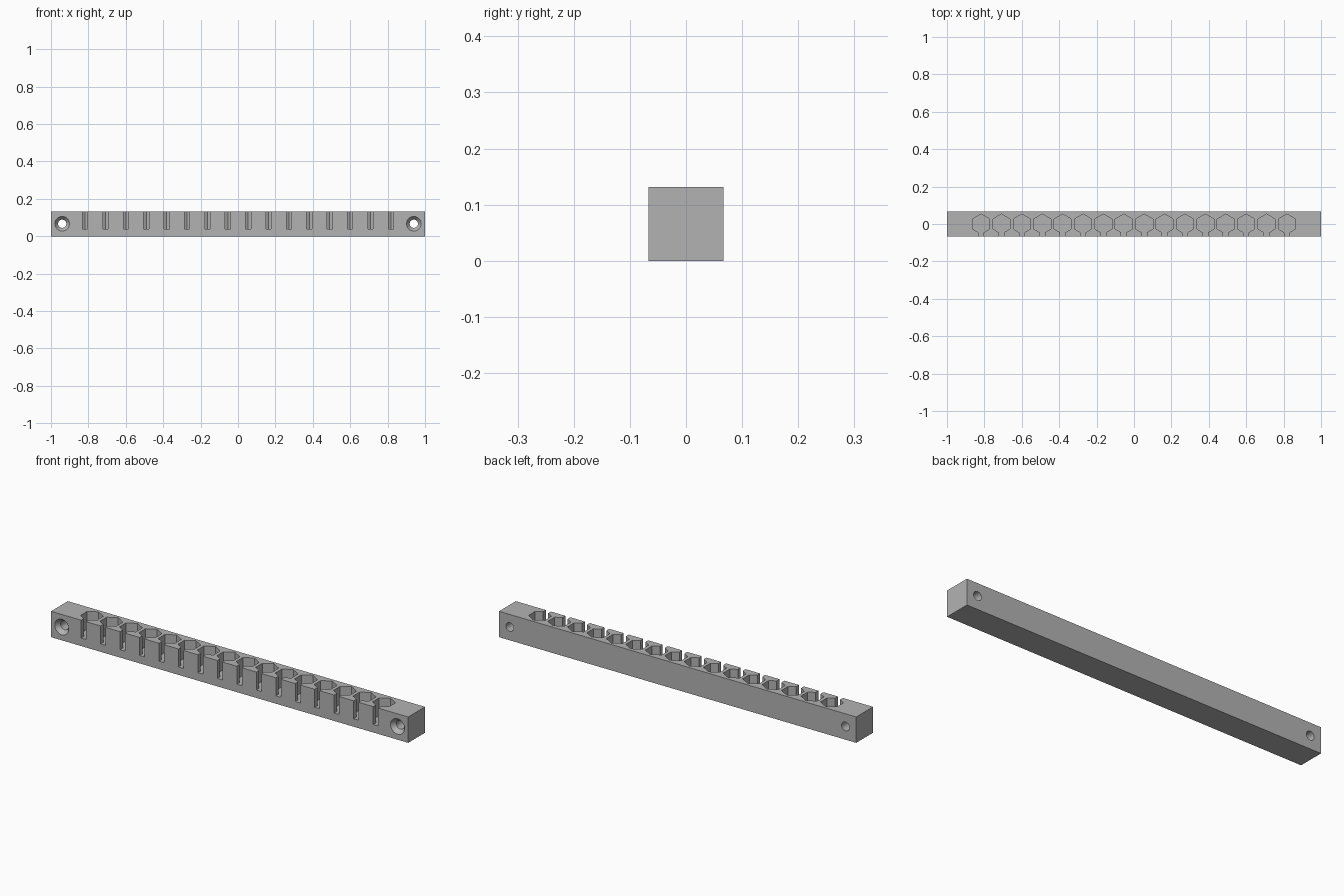
import bpy, bmesh, math
from mathutils import Vector

cube = bpy.data.objects.get("Cube")
if cube:
    bpy.data.objects.remove(cube, do_unlink=True)

LENGTH, DEPTH, HEIGHT = 2.0, 0.134, 0.131
FRONT = -DEPTH / 2
COUNT, PITCH = 16, 0.109
FLOOR, RADIUS, SLOT = 0.04, 0.053, 0.014

grey = bpy.data.materials.new("plain grey")
grey.use_nodes = True
grey.diffuse_color = (0.45, 0.45, 0.45, 1)
grey.node_tree.nodes["Principled BSDF"].inputs["Base Color"].default_value = grey.diffuse_color


def make_object(name, bm):
    bmesh.ops.recalc_face_normals(bm, faces=bm.faces)
    mesh = bpy.data.meshes.new(name)
    bm.to_mesh(mesh)
    bm.free()
    mesh.materials.append(grey)
    obj = bpy.data.objects.new(name, mesh)
    bpy.context.collection.objects.link(obj)
    return obj


def loft(bm, rings):
    """Join equal rings of points into a closed solid."""
    loops = [[bm.verts.new(p) for p in ring] for ring in rings]
    n = len(loops[0])
    for a, b in zip(loops, loops[1:]):
        for i in range(n):
            j = (i + 1) % n
            bm.faces.new((a[i], a[j], b[j], b[i]))
    bm.faces.new(loops[0])
    bm.faces.new(loops[-1])


# Solid bar
bm = bmesh.new()
bmesh.ops.create_cube(bm, size=1)
for v in bm.verts:
    v.co = Vector((v.co.x * LENGTH, v.co.y * DEPTH, (v.co.z + 0.5) * HEIGHT))
bar = make_object("holder_bar", bm)

# Hexagonal pockets, each with a narrow slot open to the front
bm = bmesh.new()
hexagon = [(RADIUS * math.cos(math.radians(a)), RADIUS * math.sin(math.radians(a)))
           for a in range(-30, 270, 60)]
neck = -RADIUS + SLOT * math.tan(math.radians(30))
mouth = FRONT - 0.02
profile = hexagon + [(-SLOT, neck), (-SLOT, mouth), (SLOT, mouth), (SLOT, neck)]
for k in range(COUNT):
    cx = (k - (COUNT - 1) / 2) * PITCH
    loft(bm, [[(cx + x, y, z) for x, y in profile] for z in (FLOOR, HEIGHT + 0.02)])

# Countersunk screw holes through both ends
SIDES = 40
for cx in (-0.94, 0.94):
    rings = []
    for y, r in ((FRONT - 0.01, 0.047), (FRONT + 0.022, 0.022), (-FRONT + 0.01, 0.022)):
        rings.append([(cx + r * math.cos(math.tau * i / SIDES), y,
                       0.067 + r * math.sin(math.tau * i / SIDES)) for i in range(SIDES)])
    loft(bm, rings)
cutter = make_object("pocket_cutter", bm)
cutter.hide_render = True

# Cut the pockets and holes, then drop the cutter
bpy.ops.object.select_all(action='DESELECT')
bpy.context.view_layer.objects.active = bar
bar.select_set(True)
cut = bar.modifiers.new("pockets", 'BOOLEAN')
cut.operation = 'DIFFERENCE'
cut.solver = 'EXACT'
cut.object = cutter
bpy.ops.object.modifier_apply(modifier=cut.name)
bpy.data.objects.remove(cutter, do_unlink=True)
bpy.ops.object.shade_smooth_by_angle(angle=math.radians(30))
